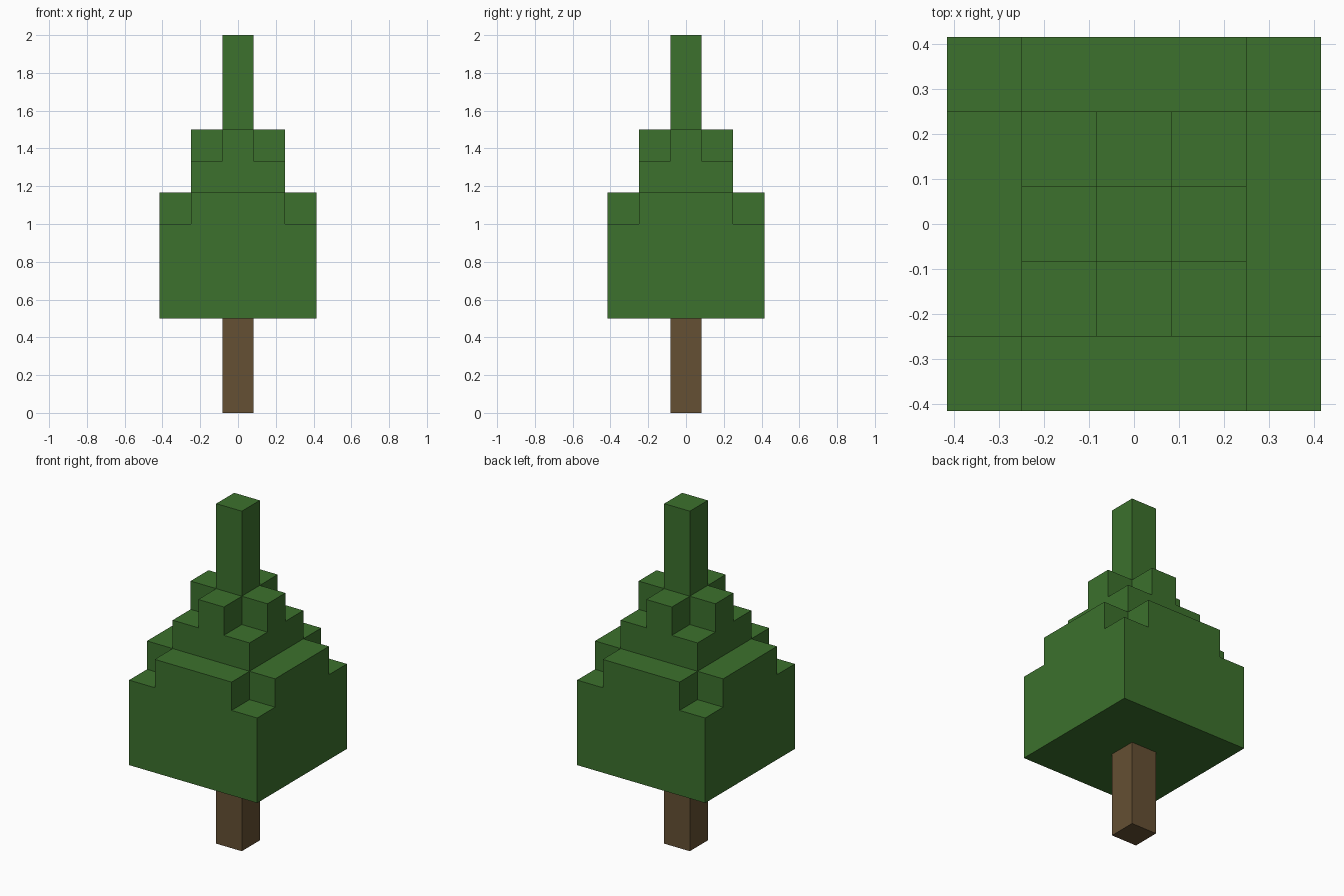
import bpy
import bmesh
from math import radians
from mathutils import Vector

old = bpy.data.objects.get("Cube")
if old:
    bpy.data.objects.remove(old, do_unlink=True)

UNIT = 1 / 6  # edge of one block; the tree is twelve blocks tall


def material(name, color):
    mat = bpy.data.materials.new(name)
    mat.use_nodes = True
    mat.diffuse_color = color
    mat.node_tree.nodes["Principled BSDF"].inputs["Base Color"].default_value = color
    return mat


def blocks(reach_x, reach_y, bottom, top):
    """Block cells in a centred box; reach is counted from the middle block."""
    return {(x, y, z)
            for x in range(-reach_x, reach_x + 1)
            for y in range(-reach_y, reach_y + 1)
            for z in range(bottom, top)}


def block_skin(name, cells, mat):
    """Closed outer surface of a set of cells, with flat areas merged."""
    bm = bmesh.new()
    for cell in cells:
        centre = Vector(cell) + Vector((0, 0, 0.5))
        for axis in range(3):
            for sign in (-1, 1):
                normal = Vector((0, 0, 0))
                normal[axis] = sign
                if tuple(int(a + b) for a, b in zip(cell, normal)) in cells:
                    continue
                side = Vector((0, 0, 0))
                side[(axis + 1) % 3] = 0.5
                up = normal.cross(side)
                mid = centre + normal / 2
                corners = (mid - side - up, mid + side - up,
                           mid + side + up, mid - side + up)
                bm.faces.new([bm.verts.new(p * UNIT) for p in corners])
    bmesh.ops.remove_doubles(bm, verts=bm.verts, dist=0.001)
    bmesh.ops.dissolve_limit(bm, angle_limit=radians(1),
                             verts=bm.verts, edges=bm.edges)
    mesh = bpy.data.meshes.new(name)
    bm.to_mesh(mesh)
    bm.free()
    mesh.materials.append(mat)
    obj = bpy.data.objects.new(name, mesh)
    bpy.context.collection.objects.link(obj)
    return obj


bark = material("bark brown", (0.130, 0.080, 0.033, 1))
leaf = material("leaf green", (0.045, 0.165, 0.026, 1))

# Trunk
block_skin("trunk", blocks(0, 0, 0, 3), bark)

# Foliage: two square tiers, each topped by a cross, then a thin spire
canopy = blocks(2, 2, 3, 6)
canopy |= blocks(2, 1, 6, 7) | blocks(1, 2, 6, 7)
canopy |= blocks(1, 1, 7, 8)
canopy |= blocks(1, 0, 8, 9) | blocks(0, 1, 8, 9)
canopy |= blocks(0, 0, 9, 12)
block_skin("foliage", canopy, leaf)
